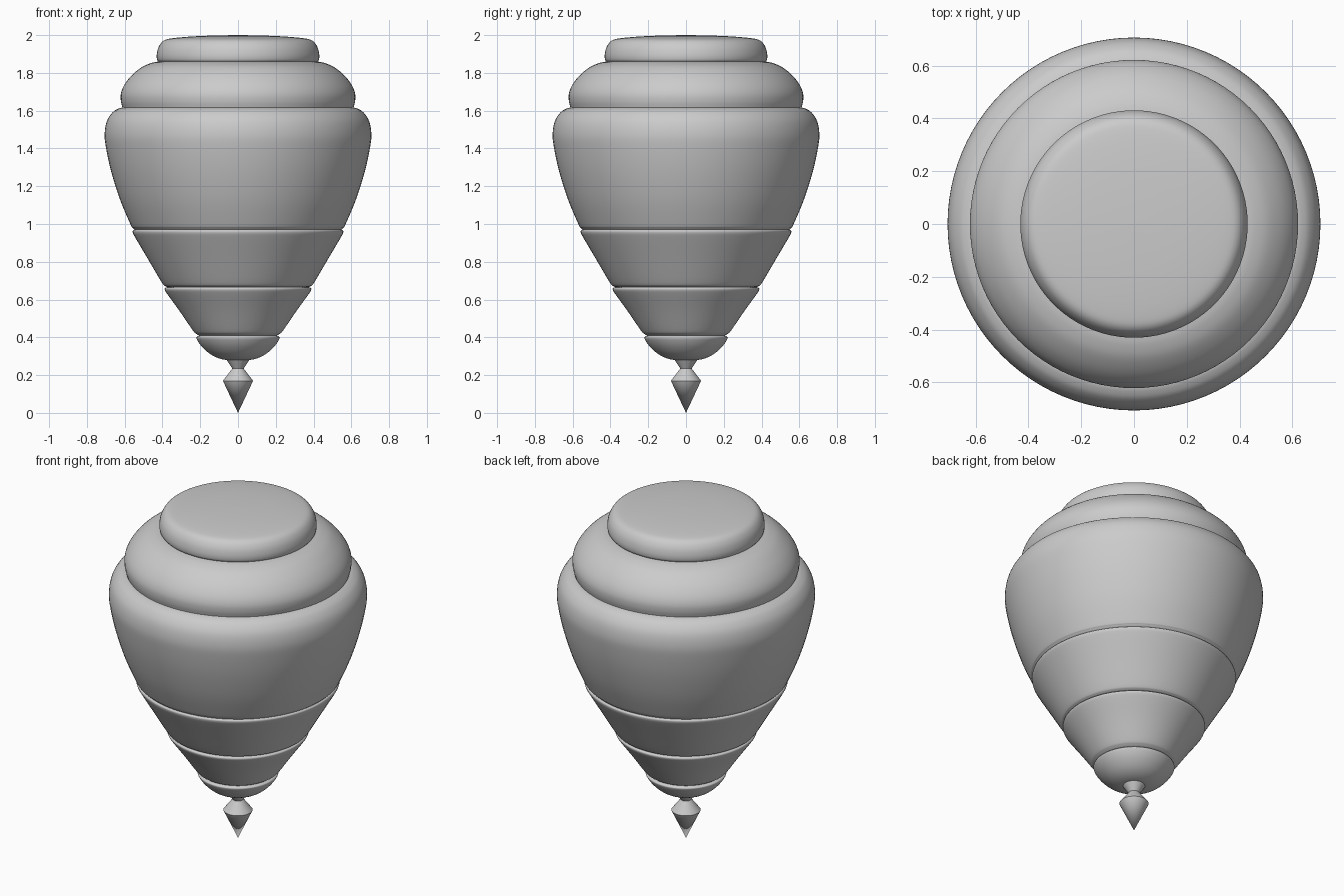
import bpy, bmesh, math
from mathutils import Vector

if "Cube" in bpy.data.objects:
    bpy.data.objects.remove(bpy.data.objects["Cube"])

SIDES = 96


def smooth_profile(pts, steps=4):
    """Catmull-Rom curve through (radius, height) points."""
    p = [Vector(q) for q in pts]
    p = [2 * p[0] - p[1]] + p + [2 * p[-1] - p[-2]]
    out = []
    for a, b, c, d in zip(p, p[1:], p[2:], p[3:]):
        for i in range(steps):
            t = i / steps
            out.append(0.5 * (2 * b + (c - a) * t + (2 * a - 5 * b + 4 * c - d) * t * t
                              + (3 * b - a - 3 * c + d) * t ** 3))
    return out + [p[-2]]


def lathe(name, pts, rounded=True, angle=40):
    """Revolve a profile around the z axis."""
    prof = smooth_profile(pts) if rounded else [Vector(q) for q in pts]
    bm = bmesh.new()
    vs = [bm.verts.new((max(r, 0), 0, z)) for r, z in prof]
    edges = [bm.edges.new(e) for e in zip(vs, vs[1:])]
    bmesh.ops.spin(bm, geom=vs + edges, cent=(0, 0, 0), axis=(0, 0, 1),
                   angle=2 * math.pi, steps=SIDES, use_duplicate=False)
    bmesh.ops.remove_doubles(bm, verts=bm.verts, dist=1e-4)
    bmesh.ops.recalc_face_normals(bm, faces=bm.faces)
    # open bands: make sure normals face away from the axis
    if sum(f.normal.x * f.calc_center_median().x + f.normal.y * f.calc_center_median().y
           for f in bm.faces) < 0:
        bmesh.ops.reverse_faces(bm, faces=bm.faces)
    me = bpy.data.meshes.new(name)
    bm.to_mesh(me)
    bm.free()
    ob = bpy.data.objects.new(name, me)
    bpy.context.collection.objects.link(ob)
    bpy.ops.object.select_all(action='DESELECT')
    ob.select_set(True)
    bpy.context.view_layer.objects.active = ob
    bpy.ops.object.shade_smooth_by_angle(angle=math.radians(angle))
    return ob


# Pointed spinning tip
lathe("tip", [(0, 0), (0.08, 0.17), (0.03, 0.235), (0.06, 0.28)], rounded=False, angle=60)

# Rounded bowl above the tip
lathe("bottom_bowl", [(0, 0.28), (0.06, 0.28), (0.11, 0.292), (0.155, 0.317), (0.195, 0.355),
                      (0.22, 0.393), (0.217, 0.404), (0.205, 0.409)])

# Tapered bands, each with a small rounded lip at its upper edge
lathe("lower_band", [(0.205, 0.409), (0.222, 0.419), (0.24, 0.438), (0.31, 0.54), (0.375, 0.63),
                     (0.388, 0.653), (0.384, 0.662), (0.372, 0.666)])
lathe("middle_band", [(0.372, 0.666), (0.387, 0.672), (0.405, 0.693), (0.48, 0.82), (0.545, 0.93),
                      (0.557, 0.955), (0.556, 0.965), (0.548, 0.97)])

# Main body with rounded shoulder
lathe("body", [(0.548, 0.97), (0.558, 0.98), (0.57, 1.0), (0.625, 1.13), (0.672, 1.28),
               (0.70, 1.41), (0.706, 1.48), (0.694, 1.545), (0.665, 1.59), (0.635, 1.61),
               (0.612, 1.617)])

# Upper dome and cap
lathe("upper_dome", [(0.612, 1.617), (0.62, 1.65), (0.62, 1.69), (0.603, 1.735), (0.565, 1.785),
                     (0.51, 1.83), (0.46, 1.852), (0.422, 1.86)])
lathe("cap", [(0.422, 1.86), (0.429, 1.872), (0.43, 1.90), (0.42, 1.938), (0.395, 1.97),
              (0.35, 1.983), (0.24, 1.993), (0.12, 1.998), (0, 2.0)])
